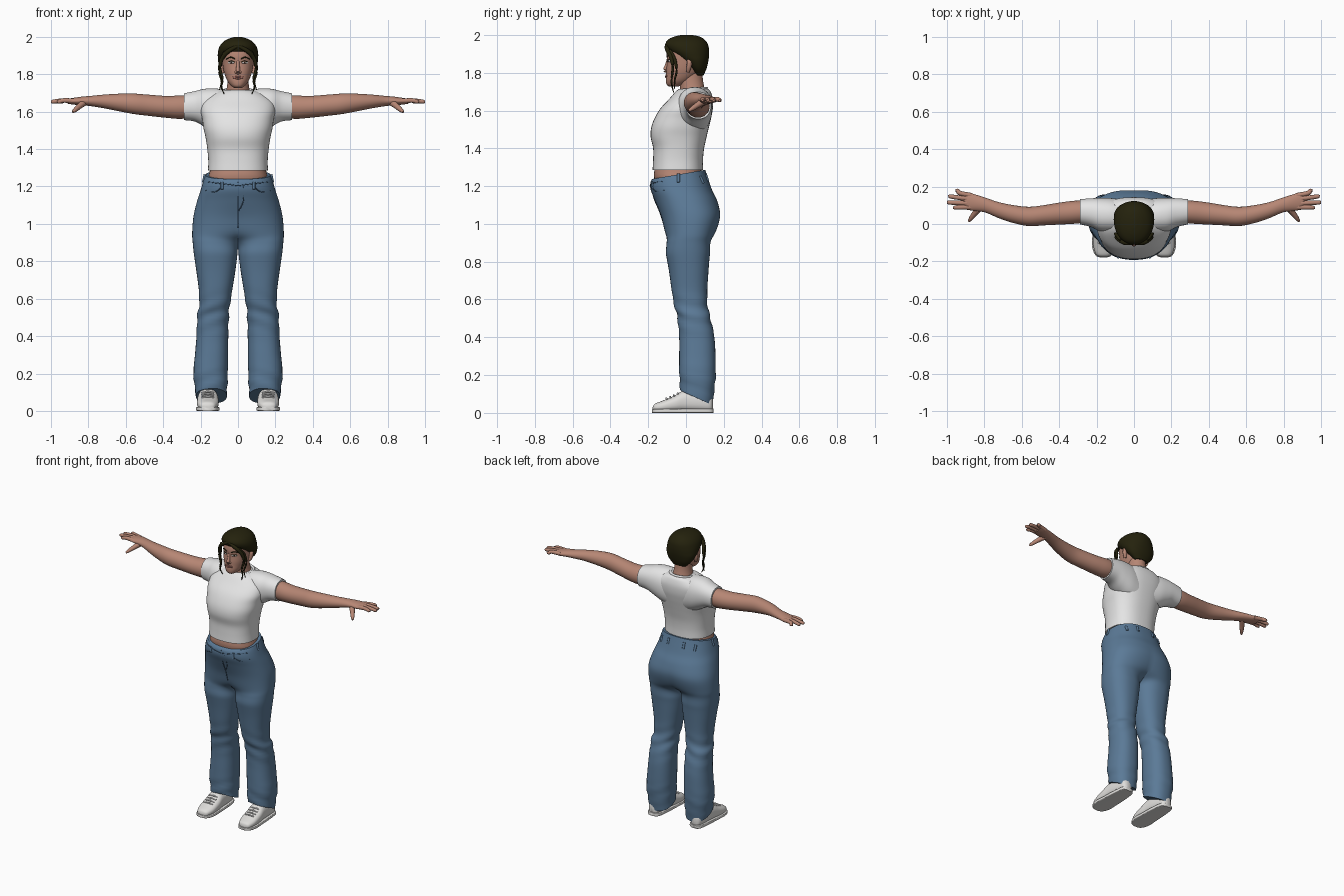
import bpy, bmesh, math
from mathutils import Vector
from mathutils.bvhtree import BVHTree

cube = bpy.data.objects.get("Cube")
if cube:
    bpy.data.objects.remove(cube)


def material(name, *rgb):
    m = bpy.data.materials.new(name)
    m.use_nodes = True
    m.diffuse_color = (*rgb, 1)
    m.node_tree.nodes["Principled BSDF"].inputs["Base Color"].default_value = (*rgb, 1)
    return m


skin = material("skin", .47, .24, .175)
lip = material("lip", .36, .15, .12)
denim = material("denim", .105, .195, .31)
seam = material("dark denim", .05, .10, .17)
cotton = material("white cotton", .78, .78, .78)
leather = material("shoe white", .74, .73, .71)
hair = material("dark hair", .018, .016, .004)
eye_white = material("eye white", .6, .57, .54)
iris = material("dark iris", .03, .018, .012)


def dense(rows, n=5):
    """Smoothly interpolate rows of numbers."""
    out = []
    for i in range(len(rows) - 1):
        a, b, c, d = (rows[max(0, min(len(rows) - 1, i + k))] for k in (-1, 0, 1, 2))
        for j in range(n):
            t = j / n
            out.append([q + .5 * t * (r - p + t * (2*p - 5*q + 4*r - s + t * (3*(q - r) + s - p)))
                        for p, q, r, s in zip(a, b, c, d)])
    return out + [list(rows[-1])]


def power_point(t, power):
    return [math.copysign(abs(f) ** (2 / power), f) for f in (math.cos(t), math.sin(t))]


def sections(axis, rows, power=2.0, n=41):
    """Oval sections across an axis; row = position, two ranges, optional tilt and half-oval blend."""
    rings = []
    for row in dense(rows):
        pos, a0, a1, b0, b1, tilt, half = (row + [0, 0])[:7]
        half = max(0, min(1, half))
        ring = []
        for k in range(n):
            t = math.pi * (2 * k / (n - 1) - 1)
            u, v = power_point(t, power)
            hu, hv = power_point(t / 2, power)
            u += half * (2 * hu - 1 - u)
            v += half * (hv - v)
            a, b, c = (a0 + a1 + u * (a1 - a0)) / 2, (b0 + b1 + v * (b1 - b0)) / 2, pos - tilt * v
            ring.append(Vector({"x": (c, a, b), "y": (a, c, b), "z": (a, b, c)}[axis]))
        rings.append(ring)
    return rings


def tube(rows, n=10):
    """Round tapering tube; row = x, y, z, radius."""
    rows = dense(rows, 4)
    pts = [Vector(r[:3]) for r in rows]
    rings = []
    for i, (p, r) in enumerate(zip(pts, rows)):
        d = pts[min(i + 1, len(pts) - 1)] - pts[max(i - 1, 0)]
        q = d.to_track_quat("Z", "Y")
        rings.append([p + q @ Vector((math.cos(a), math.sin(a), 0)) * max(r[3], .0005)
                      for a in (2 * math.pi * k / n for k in range(n))])
    return rings


def symmetric(x, y0, y1):
    return -x, x, y0, y1


def flip(rings):
    return [[Vector((-p.x, p.y, p.z)) for p in r] for r in rings]


def build(name, lofts, mat, mirror=False):
    """Skin the lofts into one smooth object; return it with a lookup of its surface."""
    bm = bmesh.new()
    for rings in lofts + ([flip(l) for l in lofts] if mirror else []):
        vs = [[bm.verts.new(p) for p in r] for r in rings]
        n = len(vs[0])
        for a, b in zip(vs, vs[1:]):
            for k in range(n):
                bm.faces.new((a[k], a[(k + 1) % n], b[(k + 1) % n], b[k]))
        bm.faces.new(vs[0])
        bm.faces.new(vs[-1])
    # Drop inner walls on the middle plane, then weld
    walls = [f for f in bm.faces if all(abs(v.co.x) < 1e-6 for v in f.verts)]
    bmesh.ops.delete(bm, geom=walls, context="FACES")
    bmesh.ops.remove_doubles(bm, verts=bm.verts, dist=1e-5)
    bmesh.ops.recalc_face_normals(bm, faces=bm.faces)
    surface = BVHTree.FromBMesh(bm)
    mesh = bpy.data.meshes.new(name)
    bm.to_mesh(mesh)
    bm.free()
    mesh.materials.append(mat)
    mesh.shade_smooth()
    mesh.set_sharp_from_angle(angle=math.radians(50))
    ob = bpy.data.objects.new(name, mesh)
    bpy.context.collection.objects.link(ob)
    return ob, surface


def on_surface(surface, pts, radius, side=-1, lift=0):
    """Drop (x, z) points onto the front (-1) or back (1) of a surface."""
    out = []
    for x, z in pts:
        loc = surface.ray_cast(Vector((x + .0003, side, z)), Vector((0, -side, 0)))[0]
        if loc:
            out.append((x, loc.y + side * lift, z, radius))
    return out


# Jeans: each half runs from the hem to the waist, with soft folds at knee and hem
half_jeans = sections("z", [
    (.08, .06, .225, -.03, .14, .04, 0), (.2, .055, .238, -.036, .156, .02, 0),
    (.3, .053, .23, -.036, .156, 0, 0), (.4, .052, .222, -.036, .15, 0, 0),
    (.5, .05, .218, -.045, .13, 0, 0), (.56, .044, .208, -.06, .114, 0, 0),
    (.65, .03, .21, -.076, .113, 0, 0), (.75, .014, .223, -.09, .119, 0, 0),
    (.84, .003, .236, -.106, .127, 0, 0), (.9, 0, .242, -.115, .142, 0, .45),
    (.95, 0, .245, -.122, .166, 0, .85), (1.04, 0, .238, -.138, .187, 0, .95),
    (1.12, 0, .219, -.163, .166, 0, 1), (1.18, 0, .2, -.187, .138, 0, 1),
    (1.23, 0, .185, -.188, .117, -.01, 1), (1.262, 0, .174, -.178, .102, -.024, 1)], 2.3, 49)
jeans, denim_surface = build("jeans", [half_jeans], denim, mirror=True)
for v in jeans.data.vertices:
    x, y, z = v.co
    fold = math.exp(-((z - .52) / .08) ** 2) + .9 * math.exp(-((z - .15) / .06) ** 2)
    v.co += v.normal * .004 * fold * math.sin(75 * z + 28 * abs(x) + 14 * y)

# Jeans seams, pockets and belt loops
lines = [[(0, 1.225), (0, 1.14), (0, 1.06), (0, .98)], [(.03, 1.2), (.028, 1.12), (.004, 1.07)],
         [(x / 100, 1.205 + .0012 * abs(x)) for x in range(-16, 17, 4)]]
for s in (1, -1):
    lines.append([(s * .085, 1.205), (s * .1, 1.185), (s * .13, 1.17), (s * .175, 1.18)])
build("jeans_seams", [tube(on_surface(denim_surface, l, .0025)) for l in lines], seam)
loops = []
for s in (1, -1):
    for x, side, top in ((.085, -1, 1.235), (.06, 1, 1.275), (.13, 1, 1.265)):
        loops.append(tube(on_surface(denim_surface, [(s * x, top - .012), (s * x, top - .05)], .008, side, -.001)))
    loops.append(tube([(s * .176, -.04, 1.265, .008), (s * .186, -.04, 1.22, .008)]))
build("belt_loops", loops, denim)

# Bare midriff
build("midriff", [sections("z", [(1.16, *symmetric(.14, -.15, .08)), (1.24, *symmetric(.158, -.168, .088)),
                                 (1.29, *symmetric(.15, -.166, .08)), (1.4, *symmetric(.14, -.14, .07))], 2.4)], skin)

# Cropped shirt with short sleeves
body = sections("z", [(1.285, *symmetric(.16, -.177, .09)), (1.34, *symmetric(.159, -.174, .09)),
                      (1.4, *symmetric(.164, -.174, .096)), (1.46, *symmetric(.173, -.187, .109)),
                      (1.51, *symmetric(.184, -.184, .121)), (1.56, *symmetric(.191, -.166, .133)),
                      (1.61, *symmetric(.2, -.136, .142)), (1.66, *symmetric(.187, -.09, .142)),
                      (1.70, *symmetric(.13, -.055, .13)), (1.715, *symmetric(.085, -.035, .115))], 2.4, 57)
sleeve = sections("x", [(.06, -.05, .13, 1.47, 1.715), (.12, -.048, .138, 1.49, 1.724),
                        (.18, -.04, .139, 1.52, 1.722), (.23, -.016, .137, 1.547, 1.71),
                        (.288, -.002, .133, 1.555, 1.698)], 2.2)
build("shirt", [body, sleeve, flip(sleeve)], cotton)
collar = [(.082 * math.cos(t), .038 + .07 * math.sin(t), 1.712 + .006 * math.sin(t), .008)
          for t in (math.pi * k / 8 for k in range(17))]
build("collar", [tube(collar)], cotton)

# Arms and hands
arm = sections("x", [(.2, .015, .12, 1.575, 1.685), (.3, .003, .125, 1.562, 1.687),
                     (.38, -.002, .117, 1.567, 1.684), (.48, -.007, .101, 1.578, 1.691),
                     (.56, -.011, .092, 1.588, 1.697), (.64, .004, .1, 1.603, 1.696),
                     (.72, .03, .116, 1.619, 1.691), (.79, .06, .139, 1.63, 1.684),
                     (.83, .068, .152, 1.634, 1.681), (.88, .074, .167, 1.638, 1.674),
                     (.912, .084, .168, 1.643, 1.668)])
hand = [tube([(.87, y0, 1.657, .014), (.93, (y0 + y1) / 2, 1.66, .0125),
              (x1 - .012, y1, 1.654, .011), (x1, y1, 1.653, .006)])
        for y0, x1, y1 in ((.09, .968, .088), (.11, 1, .115), (.133, .993, .147), (.152, .955, .178))]
hand.append(tube([(.82, .095, 1.652, .02), (.845, .065, 1.632, .016), (.87, .032, 1.61, .012),
                  (.883, .014, 1.598, .006)]))
build("arms", [arm] + hand, skin, mirror=True)

# Head, neck, nose and ears
skull = sections("z", [(1.727, *symmetric(.02, -.09, -.04)), (1.738, *symmetric(.036, -.103, -.01)),
                       (1.76, *symmetric(.054, -.107, .03)), (1.79, *symmetric(.068, -.105, .065)),
                       (1.82, *symmetric(.077, -.104, .085)), (1.86, *symmetric(.083, -.1, .1)),
                       (1.9, *symmetric(.085, -.102, .106)), (1.94, *symmetric(.076, -.09, .1)),
                       (1.975, *symmetric(.045, -.05, .07))], 2.2)
neck = sections("z", [(1.66, *symmetric(.085, -.03, .115)), (1.71, *symmetric(.064, -.03, .1)),
                      (1.76, *symmetric(.056, -.035, .09)), (1.82, *symmetric(.055, -.03, .085))])
nose = tube([(0, -.094, 1.872, .008), (0, -.102, 1.84, .0095), (0, -.109, 1.816, .012), (0, -.103, 1.803, .007)])
wing = tube([(.004, -.103, 1.812, .009), (.013, -.099, 1.811, .008), (.018, -.096, 1.811, .004)])
ear = tube([(.082, .01, 1.805, .009), (.09, .016, 1.83, .013), (.091, .018, 1.855, .014), (.086, .015, 1.87, .01)])
_, face = build("head", [skull, neck, nose, wing, flip(wing), ear, flip(ear)], skin)

# Face details
eyes, pupils, brows, lashes = [], [], [], []
for s in (1, -1):
    eyes.append(tube(on_surface(face, [(s * x, 1.862) for x in (.02, .028, .042, .05)], .0055, lift=-.002)))
    pupils.append(tube(on_surface(face, [(s * .031, 1.862), (s * .039, 1.862)], .0052)))
    lashes.append(tube(on_surface(face, [(s * .018, 1.865), (s * .034, 1.871), (s * .053, 1.866)], .0022)))
    brows.append(tube(on_surface(face, [(s * .016, 1.883), (s * .04, 1.891), (s * .062, 1.882)], .0035)))
build("eyes", eyes, eye_white)
build("irises", pupils, iris)
build("brows_and_lashes", brows + lashes, hair)
build("lips", [tube(on_surface(face, [(x / 1000, z + dip * abs(x) / 1000) for x in (-27, -14, 0, 14, 27)], r))
               for z, dip, r in ((1.787, -.1, .0042), (1.777, .26, .0052))], lip)

# Hair cap with loose strands beside the face
cap = sections("z", [(1.785, *symmetric(.05, .05, .092)), (1.82, *symmetric(.085, .02, .108)),
                     (1.86, *symmetric(.104, -.02, .118)), (1.89, *symmetric(.108, -.06, .122)),
                     (1.92, *symmetric(.107, -.096, .122)), (1.95, *symmetric(.098, -.109, .116)),
                     (1.975, *symmetric(.077, -.095, .098)), (1.992, *symmetric(.045, -.06, .07)),
                     (2.0, *symmetric(.014, -.02, .03))], 2.1)
build("hair_cap", [cap], hair)
strands = [tube([(.004, -.103, 1.95, .008), (.05, -.1, 1.925, .012), (.085, -.08, 1.885, .011),
                 (.096, -.07, 1.83, .008), (.082, -.075, 1.775, .006), (.088, -.075, 1.735, .005),
                 (.075, -.065, 1.695, .002)]),
           tube([(.07, -.085, 1.92, .008), (.093, -.06, 1.87, .009), (.1, -.05, 1.81, .006),
                 (.088, -.06, 1.76, .005), (.1, -.06, 1.715, .002)])]
build("hair_strands", strands, hair, mirror=True)

# Shoes
upper = sections("y", [(-.176, .15, .175, .012, .03), (-.165, .124, .201, .005, .048),
                       (-.12, .106, .217, .004, .066), (-.06, .103, .219, .004, .092),
                       (-.01, .107, .215, .004, .118), (.06, .112, .21, .004, .11),
                       (.125, .124, .2, .004, .095), (.142, .15, .18, .012, .07)], 2.4)
build("shoe_uppers", [upper], leather, mirror=True)
sole = sections("y", [(-.179, .145, .18, 0, .018), (-.167, .119, .206, 0, .02), (-.12, .1, .224, 0, .022),
                      (-.04, .102, .221, 0, .022), (.06, .107, .215, 0, .024), (.128, .119, .205, 0, .024),
                      (.146, .145, .185, 0, .022)], 7)
build("shoe_soles", [sole], leather, mirror=True)
laces = [tube([(.128, y, z - .006, .004), (.161, y - .004, z, .005), (.194, y, z - .006, .004)], 8)
         for y, z in ((-.1, .077), (-.08, .085), (-.06, .094), (-.04, .104))]
build("shoe_laces", laces, cotton, mirror=True)
